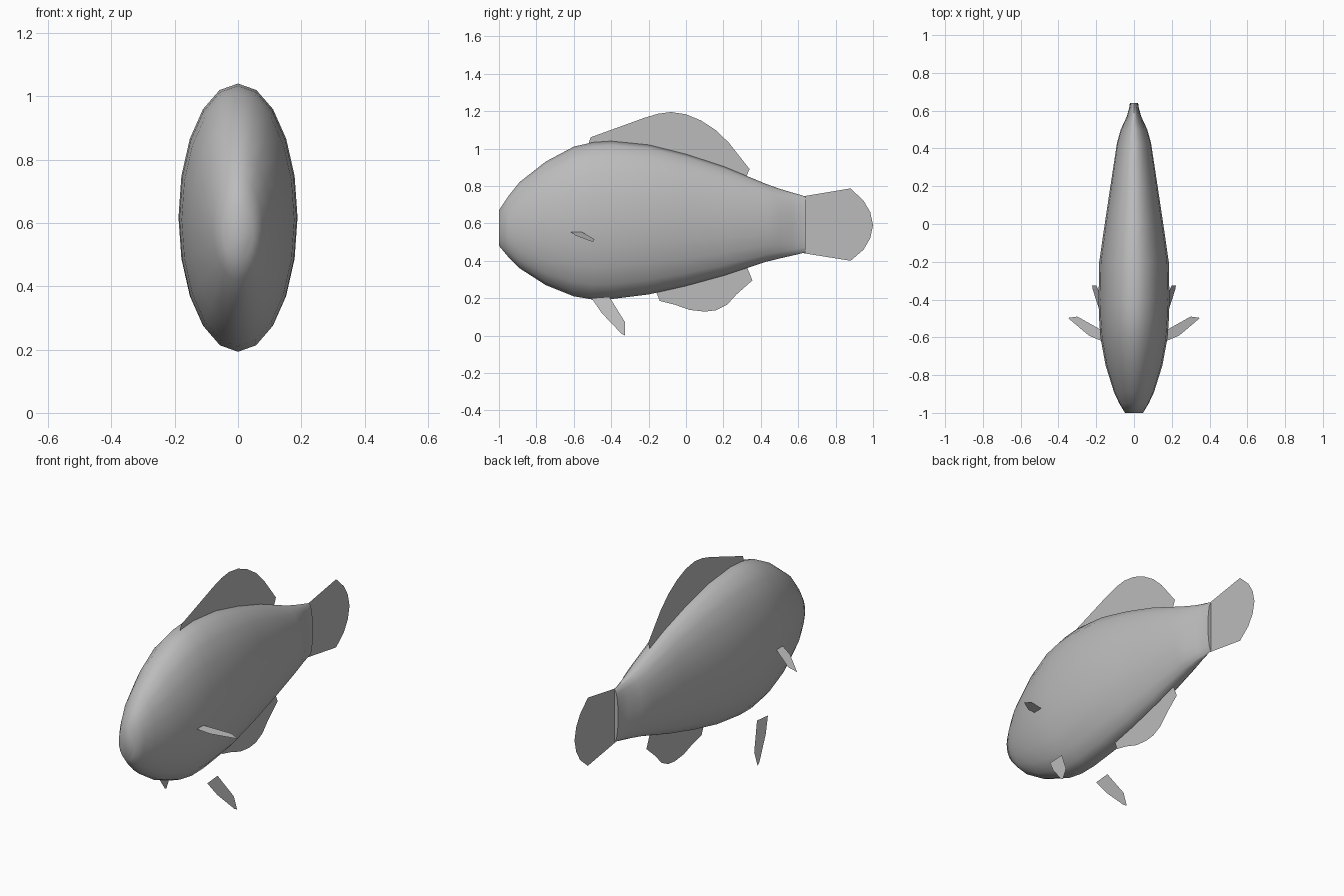
import bpy
import bmesh
from math import sin, cos, tau, radians

cube = bpy.data.objects.get("Cube")
if cube:
    bpy.data.objects.remove(cube)


def make_material(name, value):
    mat = bpy.data.materials.new(name)
    mat.use_nodes = True
    colour = (value, value, value, 1)
    mat.diffuse_color = colour
    mat.node_tree.nodes["Principled BSDF"].inputs["Base Color"].default_value = colour
    return mat


grey = make_material("plain grey", 0.5)


def add_object(name, bm):
    mesh = bpy.data.meshes.new(name)
    bm.to_mesh(mesh)
    bm.free()
    mesh.materials.append(grey)
    obj = bpy.data.objects.new(name, mesh)
    bpy.context.collection.objects.link(obj)
    return obj


# Body: elliptical rings along y, each (y, bottom, top, half width)
SIDES = 20
rings = [
    (-1, .48, .67, .048), (-.95, .42, .745, .078), (-.89, .36, .82, .106),
    (-.75, .27, .93, .15), (-.6, .21, 1.01, .178), (-.5, .193, 1.033, .185),
    (-.4, .195, 1.04, .188), (-.2, .22, 1.02, .184), (0, .265, .97, .155),
    (.2, .32, .905, .125), (.43, .395, .81, .09), (.5, .412, .785, .07),
    (.57, .428, .764, .038), (.62, .44, .75, .024), (.64, .445, .74, .022),
]
bm = bmesh.new()
loops = []
for y, low, high, wide in rings:
    mid, tall = (low + high) / 2, (high - low) / 2
    loops.append([bm.verts.new((wide * sin(tau * i / SIDES), y,
                                mid + tall * cos(tau * i / SIDES)))
                  for i in range(SIDES)])
for a, b in zip(loops, loops[1:]):
    for i in range(SIDES):
        j = (i + 1) % SIDES
        bm.faces.new((a[i], a[j], b[j], b[i]))
bm.faces.new(loops[0])
bm.faces.new(loops[-1])
bmesh.ops.recalc_face_normals(bm, faces=bm.faces)
body = add_object("body", bm)
bpy.context.view_layer.objects.active = body
body.select_set(True)
bpy.ops.object.shade_smooth_by_angle(angle=radians(70))
body.select_set(False)


# Fins: single flat sheets
def add_fin(name, points):
    bm = bmesh.new()
    face = bm.faces.new([bm.verts.new(p) for p in points])
    bmesh.ops.triangulate(bm, faces=[face])
    add_object(name, bm)


# Middle fins, outlined in (y, z)
middle_fins = {
    "dorsal_fin": [(-.52, 1.03), (-.51, 1.06), (-.22, 1.165), (-.15, 1.186), (-.08, 1.195),
                   (0, 1.183), (.08, 1.15), (.16, 1.098), (.23, 1.03), (.34, .89),
                   (.31, .82), (0, .94), (-.3, 1.0)],
    "anal_fin": [(-.17, .26), (-.14, .185), (-.06, .165), (.02, .137), (.1, .128),
                 (.16, .135), (.22, .165), (.27, .22), (.355, .295), (.32, .38), (.1, .33)],
    "tail_fin": [(.63, .745), (.88, .787), (.95, .72), (.985, .66), (1, .59),
                 (.985, .52), (.95, .46), (.88, .4), (.63, .44)],
}
for name, outline in middle_fins.items():
    add_fin(name, [(0, y, z) for y, z in outline])

# Paired fins, splayed outwards
pectoral = [(.175, -.56), (.175, -.618), (.24, -.59), (.35, -.497), (.3, -.49)]
pelvic = [(-.505, .2), (-.41, .207), (-.325, .07), (-.325, 0), (-.345, .01), (-.45, .12)]
for side, s in (("left", 1), ("right", -1)):
    add_fin(side + "_pectoral_fin",
            [(s * x, y, .555 - .315 * (x - .175)) for x, y in pectoral])
    add_fin(side + "_pelvic_fin",
            [(s * (.222 - .305 * z), y, z) for y, z in pelvic])
